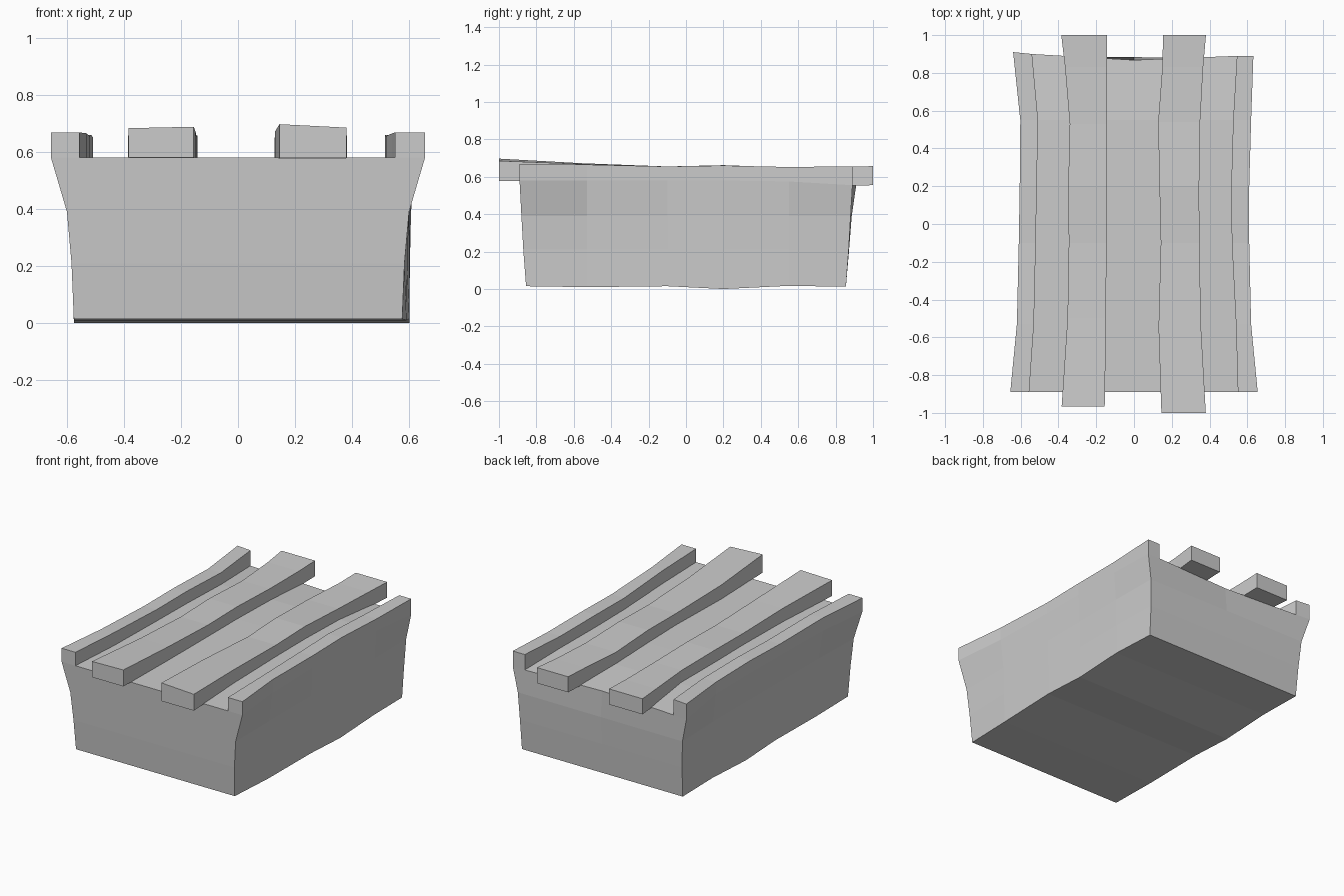
import bpy, bmesh


def finish(bm, name):
    bmesh.ops.recalc_face_normals(bm, faces=bm.faces)
    me = bpy.data.meshes.new(name)
    bm.to_mesh(me)
    bm.free()
    ob = bpy.data.objects.new(name, me)
    bpy.context.collection.objects.link(ob)
    return ob


def loft(bm, sections):
    """Skin closed sections with quads and return the vertex rings."""
    rings = [[bm.verts.new(p) for p in s] for s in sections]
    n = len(rings[0])
    for a, b in zip(rings, rings[1:]):
        for i in range(n):
            j = (i + 1) % n
            bm.faces.new((a[i], a[j], b[j], b[i]))
    return rings


# Trough body: (y, left top, left inner, right inner, right top, left foot, right foot,
#               base z, floor z, rim z)
STATIONS = [
    (-0.89, -0.655, -0.555, 0.55, 0.655, -0.575, 0.575, 0.015, 0.58, 0.668),
    (-0.53, -0.62, -0.53, 0.54, 0.62, -0.575, 0.59, 0.01, 0.58, 0.665),
    (-0.10, -0.61, -0.52, 0.518, 0.61, -0.575, 0.60, 0.015, 0.58, 0.655),
    (0.20, -0.605, -0.515, 0.515, 0.61, -0.575, 0.60, 0.0, 0.58, 0.66),
    (0.55, -0.602, -0.508, 0.525, 0.62, -0.575, 0.60, 0.017, 0.575, 0.652),
    (0.89, -0.64, -0.54, 0.545, 0.632, -0.575, 0.59, 0.012, 0.555, 0.656),
]
FLARE = [0.0, 0.1, 0.3, 1.0]          # outward flare of the side at each level
LEAN = [0.035, 0.02, 0.01, 0.0]       # ends lean inwards towards the base


def body_section(st):
    y, lt, li, ri, rt, lf, rf, base, floor, rim = st
    end = (y > 0.8) - (y < -0.8)
    levels = [base, 0.21, 0.39, floor]

    def half(foot, top, inner, extra):
        ys = [y - end * d + extra * f for d, f in zip(LEAN, FLARE)]
        pts = [(foot + (top - foot) * f, yy, z) for f, yy, z in zip(FLARE, ys, levels)]
        return pts + [(top, y + extra, rim), (inner, y + extra * 0.5, rim),
                      (inner, y + extra * 0.5, floor)]

    back = end > 0
    left = half(lf, lt, li, 0.02 if back else 0)
    right = half(rf, rt, ri, 0)
    dip = 0.022 if back else 0
    return left + [(0, y - dip, floor)] + right[::-1] + [(0, y - end * LEAN[0], base)]


bm = bmesh.new()
rings = loft(bm, [body_section(s) for s in STATIONS])
for r in (rings[0], rings[-1]):
    L, R, top, bottom = r[:7], r[8:15][::-1], r[7], r[15]
    m = [bm.verts.new((0, (L[k].co.y + R[k].co.y) / 2, L[k].co.z)) for k in (1, 2)]
    for S in (L, R):
        bm.faces.new((bottom, S[0], S[1], m[0]))
        bm.faces.new((m[0], S[1], S[2], m[1]))
        bm.faces.new((m[1], S[2], S[3], S[6], top))
        bm.faces.new((S[3], S[4], S[5], S[6]))
finish(bm, "body")


# Two warped planks: (y, left x, right x, bottom z, left top z, right top z)
def plank(name, rows):
    bm = bmesh.new()
    rings = loft(bm, [[(a, y, b), (c, y, b), (c, y, tr), (a, y, tl)]
                      for y, a, c, b, tl, tr in rows])
    bm.faces.new(rings[0])
    bm.faces.new(rings[-1])
    finish(bm, name)


plank("left_plank", [
    (-0.965, -0.383, -0.155, 0.58, 0.683, 0.688),
    (-0.50, -0.352, -0.148, 0.575, 0.668, 0.668),
    (-0.10, -0.345, -0.146, 0.57, 0.655, 0.655),
    (0.20, -0.348, -0.146, 0.57, 0.66, 0.66),
    (0.53, -0.34, -0.142, 0.565, 0.652, 0.652),
    (0.83, -0.365, -0.142, 0.552, 0.652, 0.652),
    (1.00, -0.385, -0.142, 0.555, 0.657, 0.657),
])
plank("right_plank", [
    (-1.00, 0.145, 0.38, 0.578, 0.697, 0.685),
    (-0.55, 0.13, 0.355, 0.575, 0.672, 0.668),
    (-0.10, 0.142, 0.346, 0.57, 0.655, 0.655),
    (0.20, 0.135, 0.345, 0.57, 0.662, 0.662),
    (0.54, 0.128, 0.35, 0.565, 0.65, 0.65),
    (0.83, 0.15, 0.366, 0.552, 0.652, 0.652),
    (1.00, 0.154, 0.381, 0.555, 0.657, 0.657),
])
